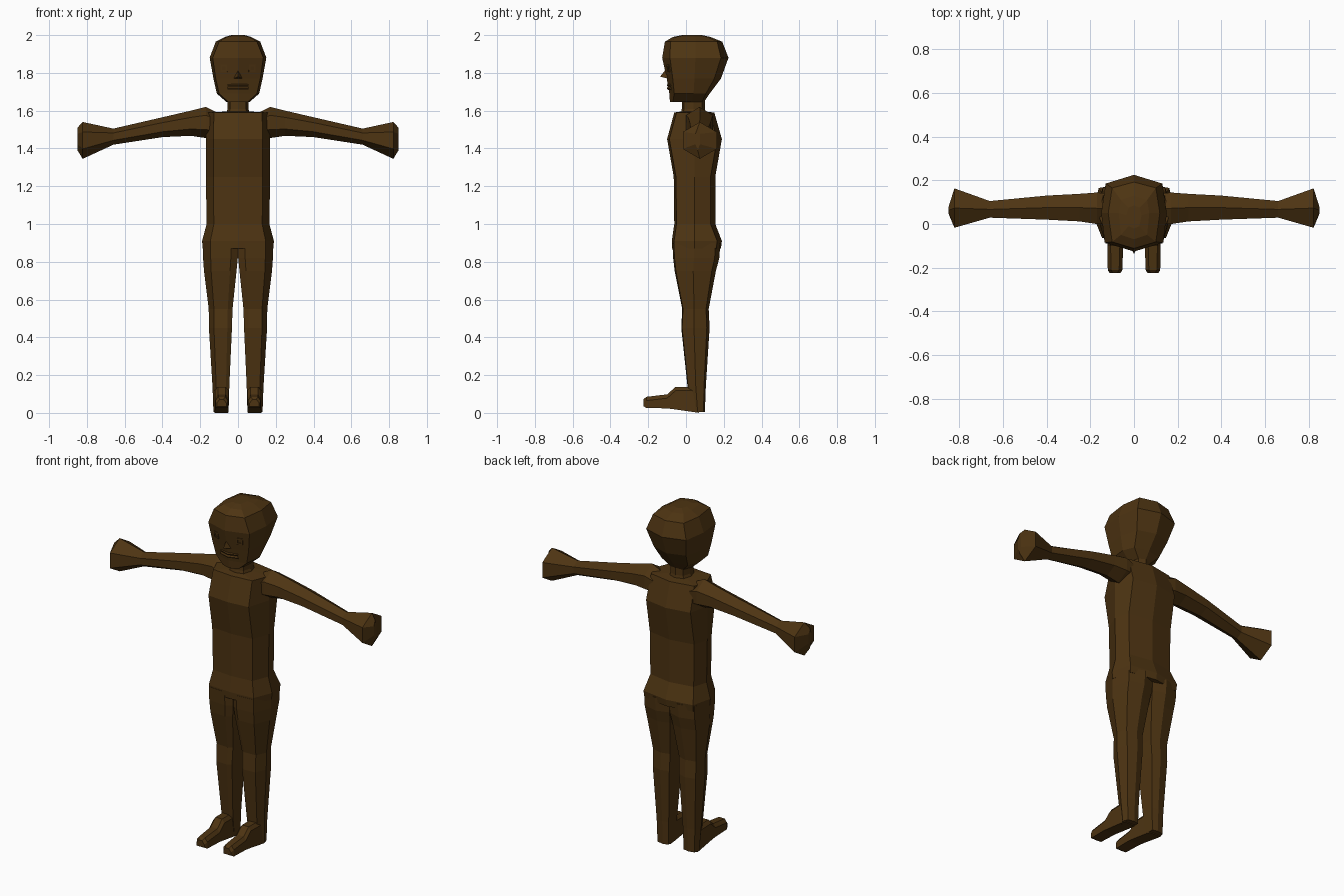
import bpy, bmesh, math

skin = bpy.data.materials.new("dark brown")
skin.diffuse_color = (0.075, 0.034, 0.006, 1)


def make(name, verts, faces, mirror=False):
    bm = bmesh.new()
    vs = [bm.verts.new(v) for v in verts]
    for f in faces:
        bm.faces.new([vs[i] for i in f])
    bmesh.ops.recalc_face_normals(bm, faces=bm.faces[:])
    mesh = bpy.data.meshes.new(name)
    bm.to_mesh(mesh)
    bm.free()
    mesh.materials.append(skin)
    ob = bpy.data.objects.new(name, mesh)
    bpy.context.collection.objects.link(ob)
    if mirror:
        mod = ob.modifiers.new("mirror", 'MIRROR')
        mod.use_mirror_merge = False
    return ob


def loft(name, rings, mirror=False):
    """Skin a list of equally long rings and cap both ends."""
    n = len(rings[0])
    faces = [(k * n + i, k * n + (i + 1) % n, (k + 1) * n + (i + 1) % n, (k + 1) * n + i)
             for k in range(len(rings) - 1) for i in range(n)]
    faces += [tuple(range(n)), tuple(range((len(rings) - 1) * n, len(rings) * n))]
    return make(name, [p for r in rings for p in r], faces, mirror)


def body_ring(z, front_w, side_w, back_w, front, corner_f, mid, corner_b, back):
    """Symmetric eight-sided horizontal section."""
    half = [(front_w, corner_f), (side_w, mid), (back_w, corner_b)]
    return ([(0, front, z)] + [(x, y, z) for x, y in half] + [(0, back, z)]
            + [(-x, y, z) for x, y in reversed(half)])


# Torso and hips
torso = [(0.87, 0.187, -0.073, 0.185), (0.91, 0.19, -0.075, 0.19), (1.0, 0.166, -0.062, 0.155),
         (1.25, 0.17, -0.065, 0.155), (1.45, 0.17, -0.10, 0.19), (1.59, 0.165, -0.062, 0.15),
         (1.595, 0.07, -0.03, 0.10)]
loft("torso", [body_ring(z, w * 0.77, w, w * 0.85, f, f + 0.012, 0.045, b - 0.025, b)
               for z, w, f, b in torso])

# Neck
loft("neck", [body_ring(z, w * 0.75, w, w * 0.75, f, f + 0.012, 0.04, b - 0.015, b)
              for z, w, f, b in [(1.55, 0.075, -0.035, 0.11), (1.61, 0.055, -0.022, 0.10),
                                 (1.70, 0.055, -0.022, 0.10)]])

# Head
loft("head", [body_ring(*r) for r in [
    (1.645, 0.05, 0.06, 0.04, -0.085, -0.07, 0.03, 0.085, 0.095),
    (1.69, 0.10, 0.112, 0.085, -0.088, -0.062, 0.04, 0.105, 0.125),
    (1.77, 0.118, 0.13, 0.105, -0.102, -0.07, 0.045, 0.15, 0.185),
    (1.88, 0.134, 0.15, 0.13, -0.126, -0.085, 0.05, 0.185, 0.225),
    (1.965, 0.10, 0.118, 0.10, -0.112, -0.082, 0.05, 0.165, 0.192),
    (1.99, 0.06, 0.07, 0.06, -0.07, -0.05, 0.05, 0.11, 0.13),
    (2.0, 0.025, 0.035, 0.025, -0.02, -0.01, 0.04, 0.075, 0.085)]])

# Nose wedge
make("nose", [(0, -0.106, 1.82), (0.026, -0.09, 1.768), (-0.026, -0.09, 1.768), (0, -0.137, 1.78)],
     [(0, 1, 3), (0, 3, 2), (1, 2, 3), (0, 2, 1)])

# Lips follow the bend of the face
for name, z in (("upper_lip", 1.735), ("lower_lip", 1.718)):
    loft(name, [[(x, y + 0.015, z), (x, y, z + 0.008), (x, y - 0.006, z), (x, y, z - 0.008)]
                for x, y in [(-0.056, -0.079), (0, -0.096), (0.056, -0.079)]])

# Eyelids: raised frames around open centres, mirrored across the face
cs, sn = math.cos(0.28), math.sin(0.28)
eye = []
for depth in (0.004, -0.004):
    for w, h in ((0.018, 0.019), (0.010, 0.010)):
        for a, b in ((-1, -1), (1, -1), (1, 1), (-1, 1)):
            x, z = a * w, b * h
            y = depth - 0.12 * z
            eye.append((0.075 + x * cs - y * sn, -0.0925 + x * sn + y * cs, 1.825 + z))
eye_faces = []
for i in range(4):
    j = (i + 1) % 4
    eye_faces += [(i, j, 4 + j, 4 + i), (8 + i, 8 + j, 12 + j, 12 + i),
                  (i, j, 8 + j, 8 + i), (4 + i, 4 + j, 12 + j, 12 + i)]
make("eyelids", eye, eye_faces, True)

# Arms ending in flared fists
arm = [(0.12, 0.07, 0.07, 1.46, 1.595), (0.17, 0.072, 0.072, 1.455, 1.62),
       (0.25, 0.075, 0.063, 1.467, 1.60), (0.40, 0.075, 0.055, 1.46, 1.565),
       (0.66, 0.067, 0.038, 1.42, 1.505), (0.822, 0.073, 0.09, 1.345, 1.54),
       (0.85, 0.062, 0.012, 1.39, 1.51)]
loft("arms", [[(x, y, hi), (x, y + r, hi - 0.27 * (hi - lo)), (x, y + r, lo + 0.27 * (hi - lo)),
               (x, y, lo), (x, y - r, lo + 0.27 * (hi - lo)), (x, y - r, hi - 0.27 * (hi - lo))]
              for x, y, r, lo, hi in arm], True)

# Legs: inner x, outer x, front y, back y
leg = [(0.005, 0.05, 0.13, 0.03, 0.10), (0.14, 0.046, 0.135, 0.008, 0.105),
       (0.45, 0.032, 0.154, -0.025, 0.125), (0.55, 0.029, 0.155, -0.02, 0.12),
       (0.75, 0.008, 0.18, -0.06, 0.158), (0.82, 0.001, 0.185, -0.068, 0.176),
       (0.90, 0.001, 0.186, -0.072, 0.182)]
rings = []
for z, i, o, f, b in leg:
    w, d = o - i, b - f
    rings.append([(i, f + 0.1 * d, z), (i + 0.2 * w, f, z), (o - 0.22 * w, f + 0.03 * d, z),
                  (o, f + 0.45 * d, z), (o - 0.12 * w, b - 0.1 * d, z), (i + 0.4 * w, b, z),
                  (i, b - 0.1 * d, z)])
loft("legs", rings, True)

# Feet: y, inner x, outer x, bottom z, top z
foot = [(-0.225, 0.062, 0.112, 0.035, 0.072), (-0.21, 0.053, 0.12, 0.026, 0.085),
        (-0.10, 0.05, 0.122, 0.024, 0.098), (-0.055, 0.05, 0.122, 0.018, 0.138),
        (0.03, 0.05, 0.125, 0.006, 0.138), (0.07, 0.052, 0.125, 0.0, 0.12)]
loft("feet", [[(i, y, lo), (o, y, lo), (o, y, hi - 0.02), (o - 0.015, y, hi),
               (i + 0.015, y, hi), (i, y, hi - 0.02)] for y, i, o, lo, hi in foot], True)
